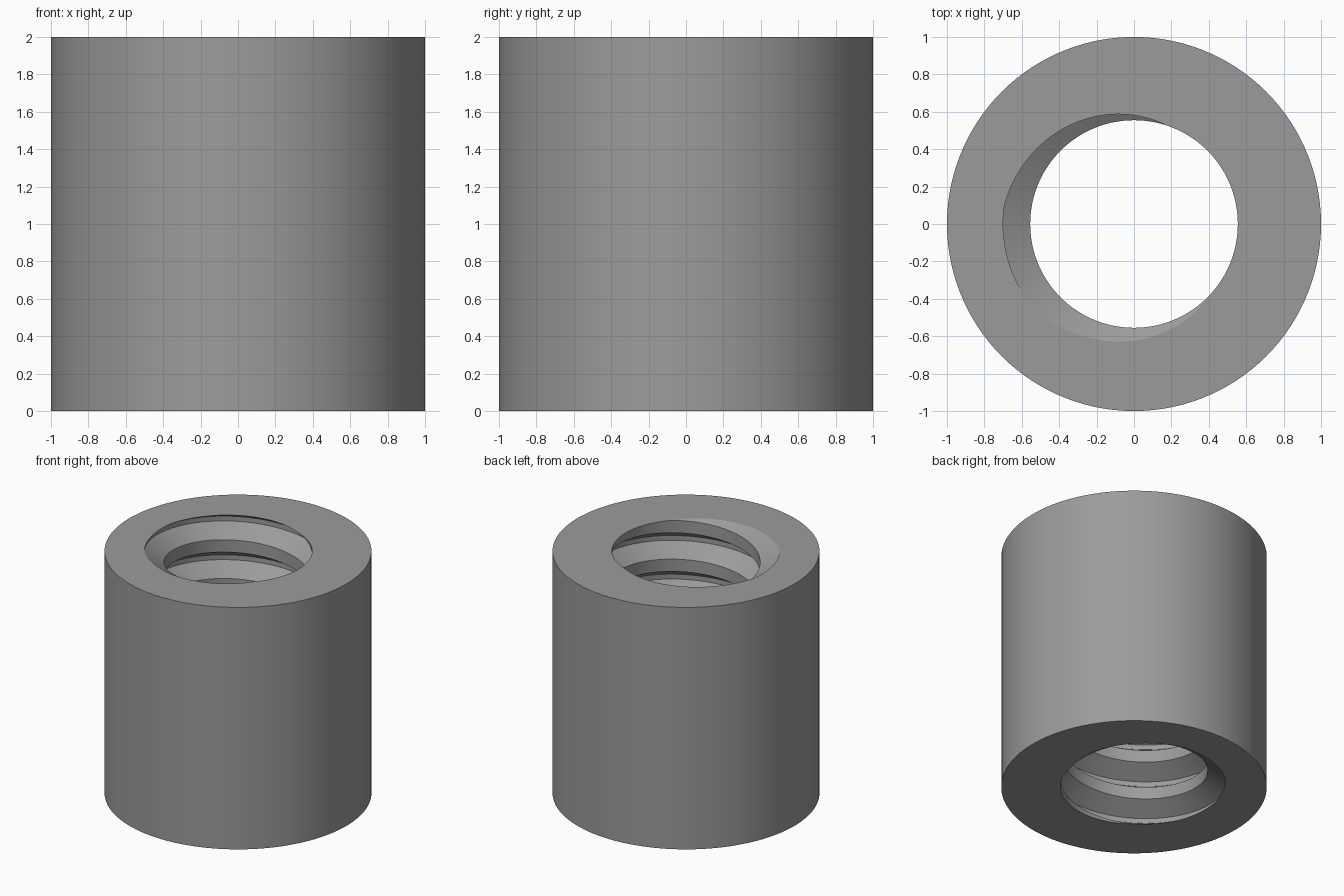
import bpy, bmesh, math

if "Cube" in bpy.data.objects:
    bpy.data.objects.remove(bpy.data.objects["Cube"])

N = 120                        # segments around
HEIGHT, R_OUT = 2.0, 1.0
R_CREST, R_ROOT = 0.555, 0.70
PITCH = 0.32
ROOT_HALF, FLANK = 0.02, 0.089  # half width of groove floor, height of each flank
PHASE = math.radians(194.5)     # where the groove floor meets the top face

grey = bpy.data.materials.new("steel grey")
grey.diffuse_color = (0.33, 0.33, 0.33, 1)
grey.use_nodes = True
grey.node_tree.nodes["Principled BSDF"].inputs["Base Color"].default_value = grey.diffuse_color

# one pitch of the thread profile, bottom to top: (radius, height)
profile = [(R_CREST, -ROOT_HALF - FLANK), (R_ROOT, -ROOT_HALF),
           (R_ROOT, ROOT_HALF), (R_CREST, ROOT_HALF + FLANK)]

bm = bmesh.new()

# threaded bore: a helical grid, longer than the nut at both ends
TURNS = 11
columns = []
for i in range(N):
    a = 2 * math.pi * i / N
    rise = PITCH * (a - PHASE) / (2 * math.pi)
    columns.append([bm.verts.new((r * math.cos(a), r * math.sin(a),
                                  HEIGHT + rise + h + PITCH * (t - TURNS + 3)))
                    for t in range(TURNS) for r, h in profile])
for i in range(N):
    left, right = columns[i], columns[(i + 1) % N]
    step = 4 if i == N - 1 else 0      # the seam joins each turn to the next
    for j in range(len(left) - 1 - step):
        bm.faces.new((left[j], left[j + 1], right[j + 1 + step], right[j + step]))

# trim the thread flush with both end faces
for z, side in ((0, -1), (HEIGHT, 1)):
    bmesh.ops.bisect_plane(bm, geom=bm.verts[:] + bm.edges[:] + bm.faces[:], dist=1e-6,
                           plane_co=(0, 0, z), plane_no=(0, 0, side), clear_outer=True)
bmesh.ops.remove_doubles(bm, verts=bm.verts[:], dist=1e-5)

# outer wall
rings = [[bm.verts.new((R_OUT * math.cos(2 * math.pi * i / N),
                        R_OUT * math.sin(2 * math.pi * i / N), z)) for i in range(N)]
         for z in (0, HEIGHT)]
for i in range(N):
    k = (i + 1) % N
    bm.faces.new((rings[0][i], rings[0][k], rings[1][k], rings[1][i]))

# flat end faces between the bore and the outer wall
for z in (0, HEIGHT):
    rim = [e for e in bm.edges if e.is_boundary and all(abs(v.co.z - z) < 1e-4 for v in e.verts)]
    bmesh.ops.triangle_fill(bm, edges=rim, use_beauty=True, normal=(0, 0, 1 if z else -1))
bmesh.ops.recalc_face_normals(bm, faces=bm.faces[:])

mesh = bpy.data.meshes.new("threaded_sleeve")
bm.to_mesh(mesh)
bm.free()
mesh.materials.append(grey)
sleeve = bpy.data.objects.new("threaded_sleeve", mesh)
bpy.context.collection.objects.link(sleeve)
bpy.context.view_layer.objects.active = sleeve
sleeve.select_set(True)
bpy.ops.object.shade_smooth_by_angle(angle=math.radians(25))
